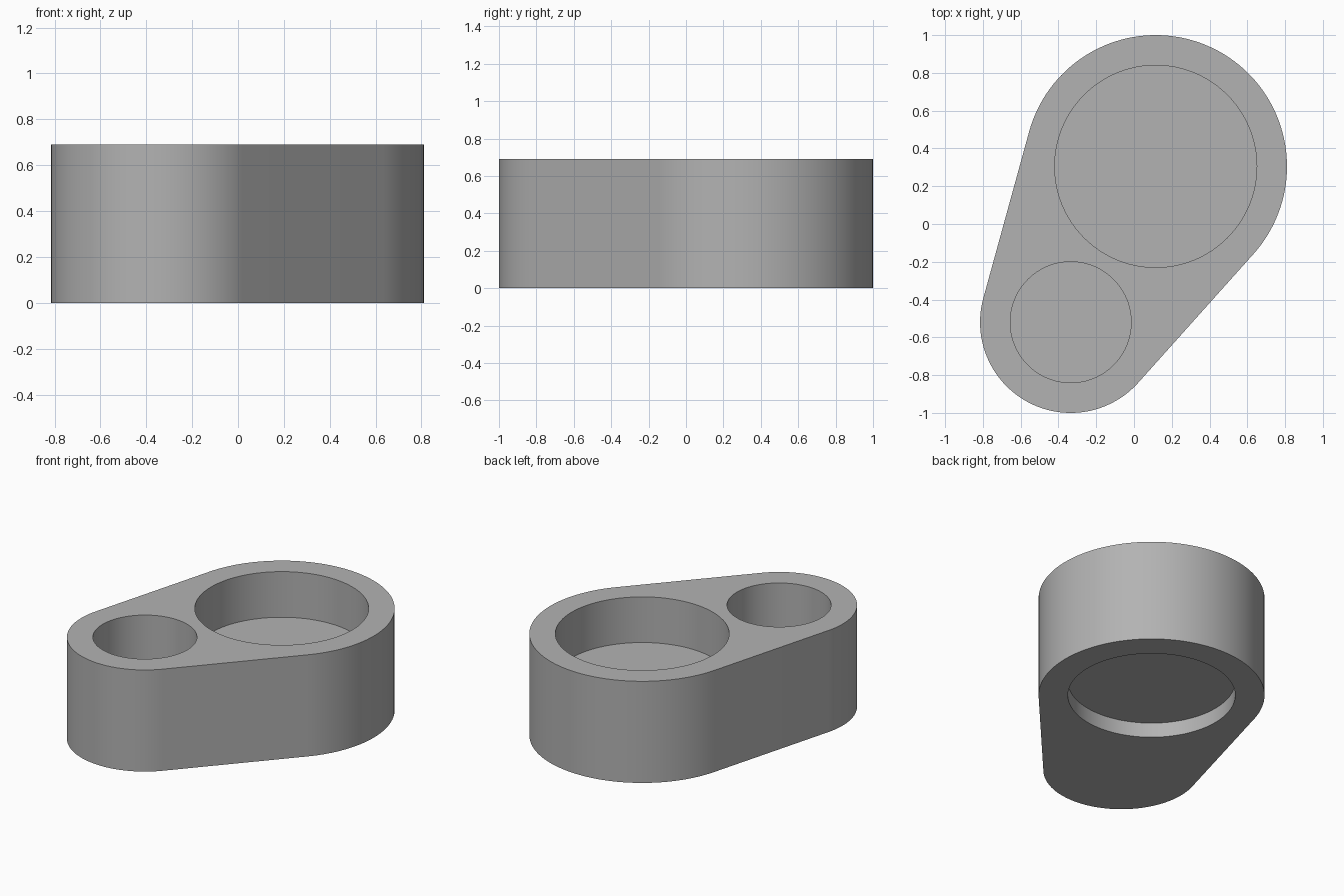
import bpy, bmesh, math
from mathutils import Vector

default = bpy.data.objects.get("Cube")
if default:
    bpy.data.objects.remove(default, do_unlink=True)

HEIGHT = 0.69
BIG, BIG_R = Vector((0.115, 0.305)), 0.695
SMALL, SMALL_R = Vector((-0.335, -0.52)), 0.48

grey = bpy.data.materials.new("plain grey")
grey.use_nodes = True
color = (0.45, 0.45, 0.45, 1)
grey.diffuse_color = color
grey.node_tree.nodes["Principled BSDF"].inputs["Base Color"].default_value = color


def arc(center, radius, start, end, steps):
    angles = [start + (end - start) * i / steps for i in range(steps + 1)]
    return [center + radius * Vector((math.cos(a), math.sin(a))) for a in angles]


def prism(name, outline, bottom, top):
    """Extrude a flat outline between two heights."""
    bm = bmesh.new()
    base = bm.faces.new([bm.verts.new((p.x, p.y, bottom)) for p in outline])
    side = bmesh.ops.extrude_face_region(bm, geom=[base])
    moved = [v for v in side["geom"] if isinstance(v, bmesh.types.BMVert)]
    bmesh.ops.translate(bm, verts=moved, vec=(0, 0, top - bottom))
    bmesh.ops.recalc_face_normals(bm, faces=bm.faces)
    mesh = bpy.data.meshes.new(name)
    bm.to_mesh(mesh)
    bm.free()
    mesh.materials.append(grey)
    obj = bpy.data.objects.new(name, mesh)
    bpy.context.collection.objects.link(obj)
    return obj


# Body: two round ends joined by their common tangents
axis = BIG - SMALL
heading = math.atan2(axis.y, axis.x)
spread = math.acos((SMALL_R - BIG_R) / axis.length)
outline = arc(BIG, BIG_R, heading - spread, heading + spread, 80)
outline += arc(SMALL, SMALL_R, heading + spread, heading + 2 * math.pi - spread, 64)
body = prism("holder_body", outline, 0, HEIGHT)

# Round pockets: two open at the top, one shallow recess underneath
pockets = [
    ("large_pocket_cutter", BIG, 0.535, 0.38, HEIGHT + 0.1),
    ("small_pocket_cutter", SMALL, 0.32, 0.38, HEIGHT + 0.1),
    ("base_recess_cutter", BIG, 0.515, -0.1, 0.1),
]
cutters = []
for name, center, radius, bottom, top in pockets:
    cutter = prism(name, arc(center, radius, 0, 2 * math.pi, 96)[:-1], bottom, top)
    cutter.hide_render = True
    cut = body.modifiers.new(name, "BOOLEAN")
    cut.operation, cut.solver, cut.object = "DIFFERENCE", "EXACT", cutter
    cutters.append(cutter)

# Apply the cuts, then smooth the round walls
bpy.ops.object.select_all(action="DESELECT")
body.select_set(True)
bpy.context.view_layer.objects.active = body
for name, *_ in pockets:
    bpy.ops.object.modifier_apply(modifier=name)
for cutter in cutters:
    bpy.data.objects.remove(cutter, do_unlink=True)
bpy.ops.object.shade_smooth_by_angle(angle=math.radians(30))
